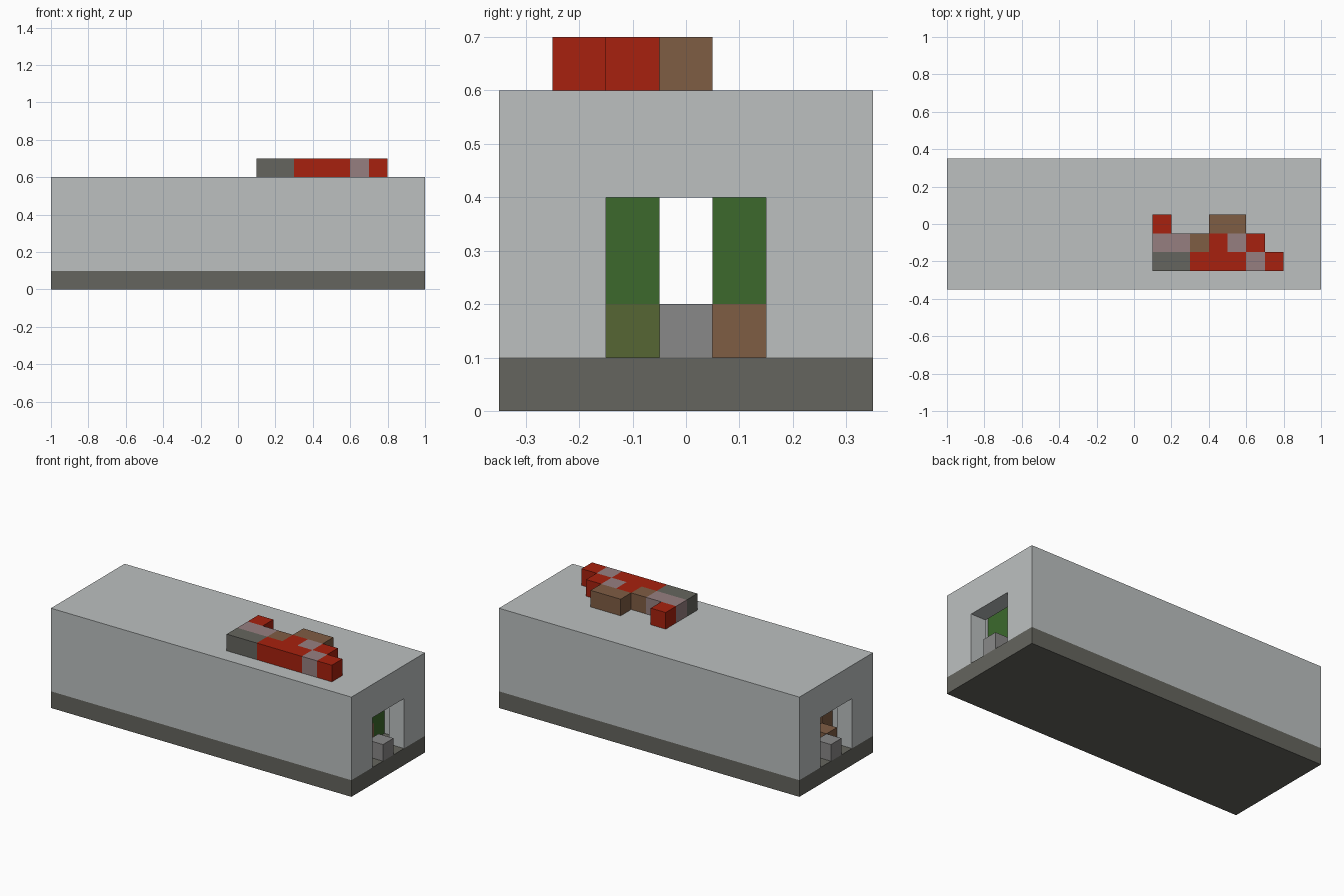
import bpy
import bmesh
from mathutils import Vector

if "Cube" in bpy.data.objects:
    bpy.data.objects.remove(bpy.data.objects["Cube"], do_unlink=True)


def linear(c):
    c /= 255
    return c / 12.92 if c <= 0.04045 else ((c + 0.055) / 1.055) ** 2.4


def material(name, rgb):
    mat = bpy.data.materials.new(name)
    colour = (*[linear(c) for c in rgb], 1)
    mat.use_nodes = True
    mat.diffuse_color = colour
    bsdf = next(n for n in mat.node_tree.nodes if n.type == 'BSDF_PRINCIPLED')
    bsdf.inputs["Base Color"].default_value = colour
    return mat


light_grey = material("light_grey", (188, 192, 192))
dark_stone = material("dark_stone", (101, 101, 94))
red = material("red", (167, 33, 14))
brown = material("brown", (127, 93, 68))
mauve = material("mauve", (150, 127, 128))
mid_grey = material("mid_grey", (137, 136, 136))
green = material("green", (60, 105, 44))
olive = material("olive", (86, 102, 52))


def box(name, x, y, z, mat):
    """Axis-aligned box from (low, high) ranges."""
    lo, hi = Vector((x[0], y[0], z[0])), Vector((x[1], y[1], z[1]))
    bm = bmesh.new()
    bmesh.ops.create_cube(bm, size=1)
    for v in bm.verts:
        v.co = (lo + hi) / 2 + v.co * (hi - lo)
    mesh = bpy.data.meshes.new(name)
    bm.to_mesh(mesh)
    bm.free()
    mesh.materials.append(mat)
    obj = bpy.data.objects.new(name, mesh)
    bpy.context.collection.objects.link(obj)
    return obj


def cut(target, cutter):
    """Subtract the cutter, then discard it."""
    cutter.hide_render = True
    mod = target.modifiers.new("cut", 'BOOLEAN')
    mod.operation = 'DIFFERENCE'
    mod.solver = 'EXACT'
    mod.object = cutter
    bpy.context.view_layer.objects.active = target
    bpy.ops.object.modifier_apply(modifier=mod.name)
    bpy.data.objects.remove(cutter, do_unlink=True)


# Floor slab and hollow hall with a doorway at each end
box("floor_slab", (-1, 1), (-.35, .35), (0, .1), dark_stone)
hall = box("hall_shell", (-1, 1), (-.35, .35), (.1, .6), light_grey)
cut(hall, box("room_cutter", (-.9, .9), (-.25, .25), (.05, .5), light_grey))
cut(hall, box("door_cutter", (-1.2, 1.2), (-.15, .15), (.05, .4), light_grey))

# Doorstep block in each doorway
for side, x in (("left", (.9, 1)), ("right", (-1, -.9))):
    box(side + "_doorstep", x, (-.05, .05), (.1, .2), mid_grey)

# Inner cross walls with a central gap
for side, y_in, y_mid, y_out, foot in (("front", -.05, -.15, -.25, olive),
                                       ("back", .05, .15, .25, brown)):
    inner, outer = sorted((y_in, y_mid)), sorted((y_mid, y_out))
    box(side + "_green_partition", (.7, .8), inner, (.2, .5), green)
    box(side + "_partition_foot", (.7, .8), inner, (.1, .2), foot)
    box(side + "_green_pillar", (.7, .8), outer, (.1, .5), green)
    box(side + "_brown_pillar", (-.8, -.7), outer, (.1, .5), brown)
box("brown_crate", (-.9, -.8), (-.15, -.05), (.1, .2), brown)

# Rooftop blocks: rows from back to front, each run is (start, end, colour)
rows = {
    -.05: [(.1, .2, red), (.4, .6, brown)],
    -.15: [(.1, .3, mauve), (.3, .4, brown), (.4, .5, red),
           (.5, .6, mauve), (.6, .7, red)],
    -.25: [(.1, .3, dark_stone), (.3, .6, red), (.6, .7, mauve), (.7, .8, red)],
}
for y, runs in rows.items():
    for start, end, mat in runs:
        box("roof_block_" + mat.name, (start, end), (y, y + .1), (.6, .7), mat)
